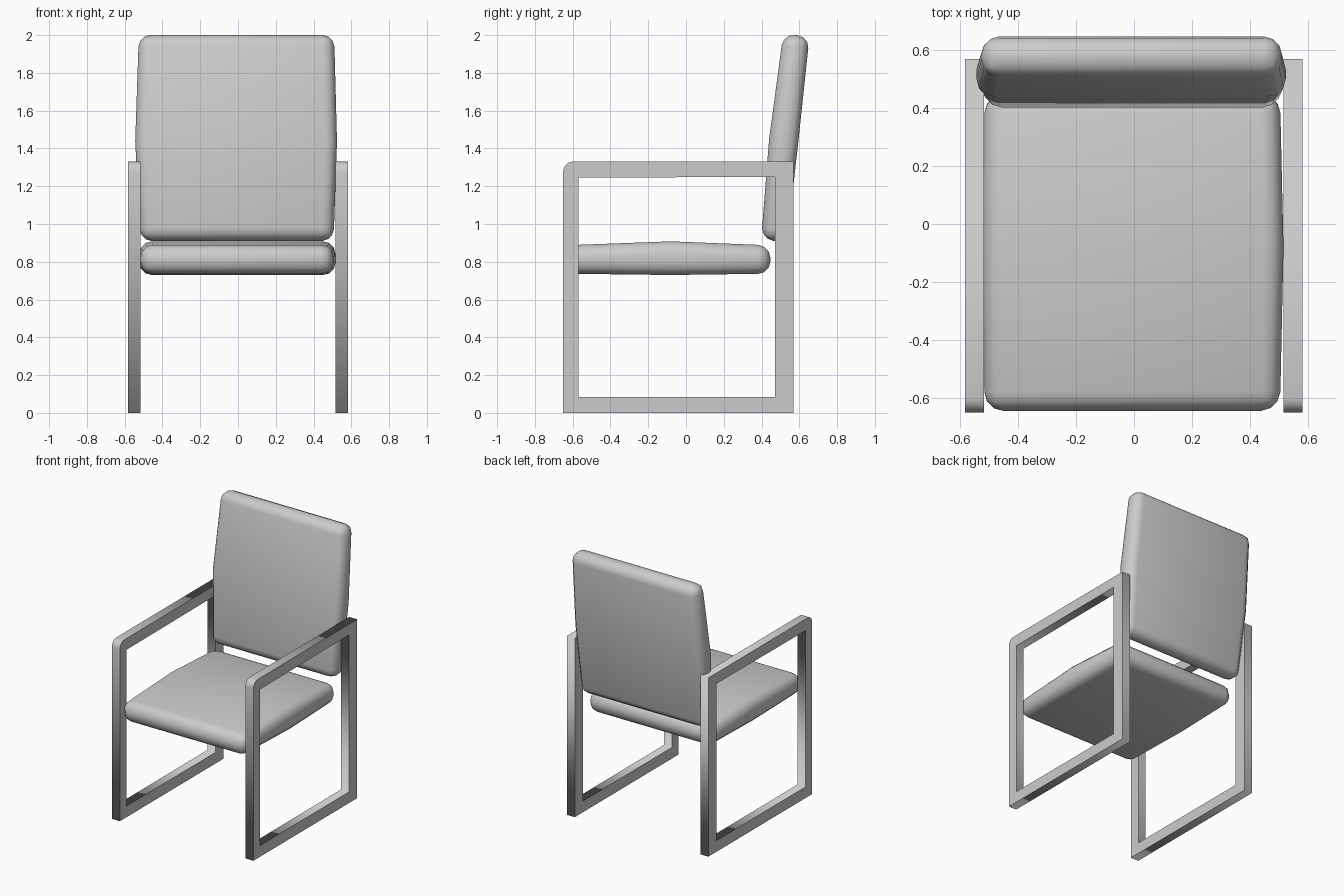
import bpy, bmesh, math

if "Cube" in bpy.data.objects:
    bpy.data.objects.remove(bpy.data.objects["Cube"])


def cushion(name, sections, radius):
    """Loft a closed block through three quad sections, then round its edges."""
    bm = bmesh.new()
    rings = [[bm.verts.new((x, y, z)) for x, y, z in s] for s in sections]
    for a, b in zip(rings, rings[1:]):
        for i in range(4):
            j = (i + 1) % 4
            bm.faces.new((a[i], a[j], b[j], b[i]))
    bm.faces.new(rings[0][::-1])
    bm.faces.new(rings[-1])
    bmesh.ops.recalc_face_normals(bm, faces=bm.faces)
    mesh = bpy.data.meshes.new(name)
    bm.to_mesh(mesh)
    bm.free()
    ob = bpy.data.objects.new(name, mesh)
    bpy.context.collection.objects.link(ob)
    bev = ob.modifiers.new("rounding", 'BEVEL')
    bev.width = radius
    bev.segments = 3
    bev.limit_method = 'ANGLE'
    bev.angle_limit = math.radians(45)
    bpy.ops.object.select_all(action='DESELECT')
    bpy.context.view_layer.objects.active = ob
    ob.select_set(True)
    bpy.ops.object.modifier_apply(modifier=bev.name)
    bpy.ops.object.shade_smooth_by_angle(angle=math.radians(30))
    return ob


def section(cx, half, p, q):
    """Quad across the width between two (y, z) points."""
    return [(cx - half, *p), (cx + half, *p), (cx + half, *q), (cx - half, *q)]


def side_frame(name, x):
    """Rectangular loop in the YZ plane with a rounded front top corner."""
    r = 0.05
    arc = [(-0.65 + r - r * math.cos(t), 1.33 - r + r * math.sin(t))
           for t in (math.radians(22.5 * i) for i in range(5))]
    outer = [(0.57, 1.33), (0.57, 0), (-0.65, 0)] + arc
    inner = [(-0.57, 0.083), (0.472, 0.083), (0.472, 1.25), (-0.57, 1.245)]
    cu = bpy.data.curves.new(name, 'CURVE')
    cu.dimensions = '2D'
    cu.fill_mode = 'BOTH'
    cu.extrude = 0.033
    for loop in (outer, inner):
        sp = cu.splines.new('POLY')
        sp.points.add(len(loop) - 1)
        for pt, (u, v) in zip(sp.points, loop):
            pt.co = (u, v, 0, 1)
        sp.use_cyclic_u = True
    ob = bpy.data.objects.new(name, cu)
    ob.location.x = x
    ob.rotation_euler = (math.pi / 2, 0, math.pi / 2)
    bpy.context.collection.objects.link(ob)
    bpy.ops.object.select_all(action='DESELECT')
    bpy.context.view_layer.objects.active = ob
    ob.select_set(True)
    bpy.ops.object.convert(target='MESH')


# Side frames: legs, armrest and floor rail in one loop
side_frame("left_frame", -0.55)
side_frame("right_frame", 0.549)

# Seat cushion, slightly fuller in the middle
cushion("seat", [
    section(-0.006, 0.510, (-0.645, 0.737), (-0.645, 0.887)),
    section(-0.003, 0.519, (-0.08, 0.730), (-0.08, 0.908)),
    section(-0.006, 0.510, (0.447, 0.737), (0.447, 0.887)),
], 0.065)

# Reclined backrest cushion
cushion("backrest", [
    section(-0.006, 0.512, (0.398, 0.918), (0.535, 0.903)),
    section(-0.010, 0.534, (0.440, 1.45), (0.594, 1.43)),
    section(-0.008, 0.517, (0.515, 2.008), (0.654, 1.993)),
], 0.062)
